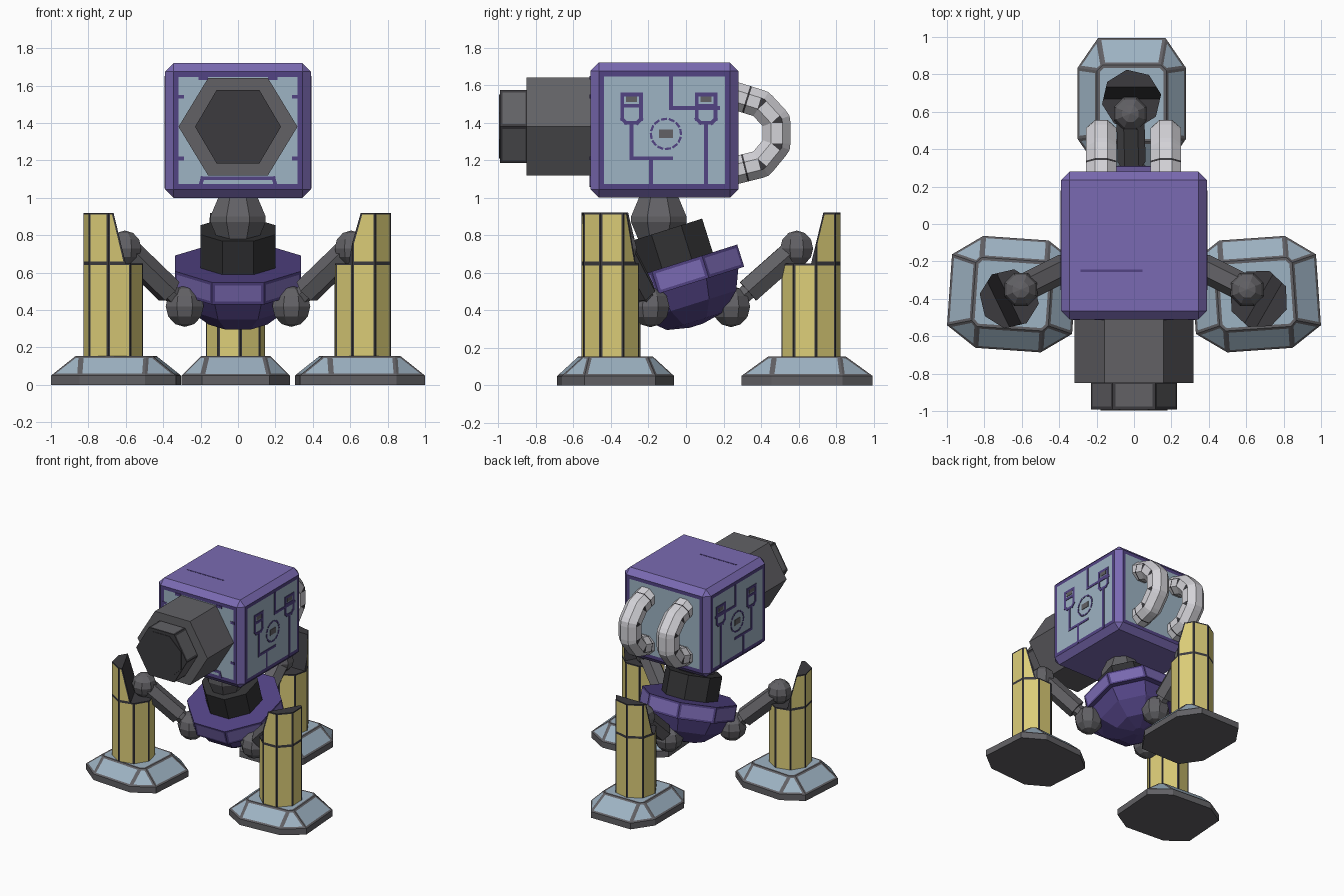
import bpy, bmesh, math
from mathutils import Vector, Matrix

if "Cube" in bpy.data.objects:
    bpy.data.objects.remove(bpy.data.objects["Cube"])

def mat(name, r, g, b):
    lin = lambda c: (c / 255 / 12.92) if c < 11 else ((c / 255 + 0.055) / 1.055) ** 2.4
    m = bpy.data.materials.new(name)
    m.diffuse_color = (lin(r), lin(g), lin(b), 1)
    m.use_nodes = True
    m.node_tree.nodes["Principled BSDF"].inputs["Base Color"].default_value = m.diffuse_color
    return m

PURPLE = mat("purple", 122, 106, 178)
DEEP = mat("deep purple", 82, 67, 132)
BLUE = mat("pale blue", 158, 179, 195)
YELLOW = mat("yellow", 220, 205, 120)
GUN = mat("gunmetal", 98, 97, 101)
DARK = mat("dark grey", 60, 59, 63)
BLACK = mat("black", 50, 50, 52)
WHITE = mat("light grey", 212, 211, 216)

def finish(name, bm, mats):
    me = bpy.data.meshes.new(name)
    bm.to_mesh(me)
    bm.free()
    for m in mats:
        me.materials.append(m)
    ob = bpy.data.objects.new(name, me)
    bpy.context.collection.objects.link(ob)
    return ob

def loft(rings, M=Matrix()):
    """Skin a list of equal point rings and cap both ends."""
    bm = bmesh.new()
    vs = [[bm.verts.new(M @ Vector(p)) for p in r] for r in rings]
    n = len(vs[0])
    for a, b in zip(vs, vs[1:]):
        for i in range(n):
            bm.faces.new((a[i], a[(i + 1) % n], b[(i + 1) % n], b[i]))
    bm.faces.new(vs[0][::-1])
    bm.faces.new(vs[-1])
    bmesh.ops.recalc_face_normals(bm, faces=bm.faces)
    return bm

def ring(r, z, n=8, phase=22.5, sy=1.0):
    return [(r * math.cos(math.radians(phase) + math.tau * i / n),
             sy * r * math.sin(math.radians(phase) + math.tau * i / n), z) for i in range(n)]

def panel(bm, rule, t):
    """Inset the faces picked by the rule and give the centres slot 1."""
    sel = [f for f in bm.faces if rule(f)]
    bmesh.ops.inset_individual(bm, faces=sel, thickness=t, use_even_offset=True)
    for f in sel:
        f.material_index = 1

def ball(name, c, r, m):
    bm = bmesh.new()
    bmesh.ops.create_uvsphere(bm, u_segments=8, v_segments=6, radius=r,
                              matrix=Matrix.Translation(c) @ Matrix.Rotation(math.radians(22.5), 4, 'Z'))
    return finish(name, bm, [m])

def rod(name, a, b, r, m, n=6):
    a, b = Vector(a), Vector(b)
    M = Matrix.Translation(a) @ (b - a).to_track_quat('Z', 'Y').to_matrix().to_4x4()
    return finish(name, loft([ring(r, 0, n, 0), ring(r, (b - a).length, n, 0)], M), [m])

def bar(bm, p, q, w, depth=0.008):
    """Thin plate strip in a local xy plane from p to q."""
    p, q = Vector(p), Vector(q)
    d = q - p
    M = (Matrix.Translation(((p.x + q.x) / 2, (p.y + q.y) / 2, 0))
         @ Matrix.Rotation(math.atan2(d.y, d.x), 4, 'Z')
         @ Matrix.Diagonal((d.length + w, w, depth, 1)))
    bmesh.ops.create_cube(bm, size=1, matrix=M)

# Head: chamfered box with blue panels on the four sides
bm = bmesh.new()
bmesh.ops.create_cube(bm, size=1, matrix=Matrix.Translation((0, -0.115, 1.36)) @ Matrix.Diagonal((0.78, 0.79, 0.72, 1)))
bmesh.ops.bevel(bm, geom=bm.edges[:], offset=0.045, segments=1, affect='EDGES')
flat = [f for f in bm.faces if f.calc_area() > 0.3 and abs(f.normal.z) < 0.1]
res = bmesh.ops.inset_individual(bm, faces=flat, thickness=0.028, use_even_offset=True)
for f in res['faces']:
    f.material_index = 2
for f in flat:
    f.material_index = 1
finish("head", bm, [PURPLE, BLUE, DEEP])

# Circuit trim on both head sides (local x = world y, local y = world z)
bm = bmesh.new()
traces = [[(-.08, 1.64), (-.08, 1.478), (.17, 1.478)], [(-.29, 1.39), (-.29, 1.21), (-.08, 1.21)],
          [(-.187, 1.21), (-.187, 1.06)], [(.107, 1.39), (.107, 1.06)]]
for y in (-0.29, 0.107):
    traces.append([(y - .05, 1.55), (y + .05, 1.55), (y + .05, 1.42), (y + .03, 1.4),
                   (y - .03, 1.4), (y - .05, 1.42), (y - .05, 1.55)])
    traces.append([(y - .05, 1.49), (y + .05, 1.49)])
for t in traces:
    for p, q in zip(t, t[1:]):
        bar(bm, p, q, 0.02)
for k in range(12):
    a, b = math.tau * k / 12, math.tau * (k + 0.5) / 12
    bar(bm, (-.107 + .08 * math.cos(a), 1.34 + .08 * math.sin(a)),
        (-.107 + .08 * math.cos(b), 1.34 + .08 * math.sin(b)), 0.012)
n_trim = len(bm.faces)
for y, z, w in ((-.107, 1.34, .045), (-.29, 1.525, .03), (.107, 1.525, .03)):
    bar(bm, (y - .015, z), (y + .015, z), w)
for i, f in enumerate(bm.faces):
    f.material_index = int(i >= n_trim)
trim = finish("side_circuit_right", bm, [DEEP, GUN])
to_side = Matrix(((0, 0, 1, 0.39), (1, 0, 0, 0), (0, 1, 0, 0), (0, 0, 0, 1)))
trim.data.transform(to_side)
left = trim.copy()
left.data = trim.data.copy()
left.name = "side_circuit_left"
left.data.transform(Matrix.Diagonal((-1, 1, 1, 1)))
left.data.flip_normals()
bpy.context.collection.objects.link(left)

# Front trim and a seam on the head top
bm = bmesh.new()
for p, q in [((-.19, 1.105), (.19, 1.105)), ((-.19, 1.105), (-.2, 1.07)), ((.19, 1.105), (.2, 1.07))]:
    bar(bm, p, q, 0.02)
for s in (-1, 1):
    for z in (1.54, 1.21):
        bar(bm, (s * .315, z), (s * .3, z), 0.02)
    bar(bm, (s * .2, 1.64), (s * .17, 1.64), 0.02)
front = finish("front_trim", bm, [DEEP])
front.data.transform(Matrix.Translation((0, -0.51, 0)) @ Matrix.Rotation(math.pi / 2, 4, 'X'))
bm = bmesh.new()
bar(bm, (-.28, -.25), (.04, -.25), 0.012, 0.004)
finish("top_seam", bm, [DEEP]).data.transform(Matrix.Translation((0, 0, 1.72)))

# Barrel and lens, built along -y
AIM = Matrix.Translation((0, 0, 1.38)) @ Matrix.Rotation(math.pi / 2, 4, 'X')
finish("barrel", loft([ring(.318, z, 6, 0, .95) for z in (.48, .85)], AIM), [GUN])
bm = loft([ring(.23, z, 6, 0, .98) for z in (.84, .992)], AIM)
panel(bm, lambda f: abs(f.normal.y) < .1, 0.015)
finish("lens_housing", bm, [DARK, GUN])
finish("lens", loft([ring(.195, z, 8, 22.5, .95) for z in (.985, .996)], AIM), [DARK])

# Two curved pipes on the back, with dark joint bands
path = [Vector(p) for p in ((0, .24, 1.55), (0, .40, 1.50), (0, .483, 1.41),
                            (0, .483, 1.28), (0, .40, 1.18), (0, .24, 1.14))]
centres, tangents = [], []
for i, (a, b) in enumerate(zip(path, path[1:])):
    for t in (0, .06, .5, .56, .94) if i in (0, 4) else (0, .08, .92):
        centres.append(a.lerp(b, t))
        if t == 0 and i:
            tangents.append(((a - path[i - 1]).normalized() + (b - a).normalized()).normalized())
        else:
            tangents.append((b - a).normalized())
centres.append(path[-1])
tangents.append((path[-1] - path[-2]).normalized())
for side, x in (("left", -.175), ("right", .17)):
    rings = []
    for c, t in zip(centres, tangents):
        u, v = Vector((1, 0, 0)), Vector((1, 0, 0)).cross(t)
        rings.append([c + Vector((x, 0, 0)) + u * px * 1.1 + v * py for px, py, _ in ring(.08, 0)])
    bm = loft(rings)
    for f in bm.faces:
        if min(e.calc_length() for e in f.edges) < 0.017 and len(f.edges) == 4:
            f.material_index = 1
    finish("back_pipe_" + side, bm, [WHITE, DARK])

# Tilted body: bowl, rim and collar, then the neck joint
TILT = Matrix.Translation((0, -0.03, 0.59)) @ Matrix.Rotation(math.radians(17.5), 4, 'X')
bm = loft([ring(r, z) for r, z in ((.04, -.285), (.17, -.26), (.28, -.17), (.335, -.05))], TILT)
finish("body_bowl", bm, [DEEP])
bm = loft([ring(.365, -.062), ring(.365, .062)], TILT)
axis = TILT.to_3x3() @ Vector((0, 0, 1))
panel(bm, lambda f: abs(f.normal.dot(axis)) < .1, 0.016)
finish("body_rim", bm, [DEEP, PURPLE])
finish("collar", loft([ring(.217, 0), ring(.217, .25)], TILT), [BLACK])
finish("neck", loft([ring(r, z) for r, z in ((.11, .76), (.16, .87), (.16, .9), (.11, 1.01))],
                    Matrix.Translation((0, -.145, 0))), [GUN])

# Legs: foot, lower tube, half shell, arm with two ball joints
def octo(a, b, ca, cb, z):
    return [(a, -b + cb, z), (a, b - cb, z), (a - ca, b, z), (-a + ca, b, z),
            (-a, b - cb, z), (-a, -b + cb, z), (-a + ca, -b, z), (a - ca, -b, z)]

def leg(side, centre, out, foot, foot_dir, size, hi, lo):
    F = Matrix.Translation((*foot, 0)) @ Matrix.Rotation(math.radians(foot_dir), 4, 'Z')
    bm = loft([octo(*size, .16, .11, 0), octo(*size, .16, .11, .05), octo(.205, .185, .03, .03, .155)], F)
    panel(bm, lambda f: f.normal.z > .1, 0.015)
    finish(side + "_foot", bm, [GUN, BLUE])

    L = Matrix.Translation((*centre, 0)) @ Matrix.Rotation(math.radians(out), 4, 'Z')
    bm = loft([ring(.16, z, 8, 9.5) for z in (.14, .65)], L)
    panel(bm, lambda f: abs(f.normal.z) < .1, 0.01)
    finish(side + "_leg", bm, [DARK, YELLOW])

    bm = loft([ring(.16, z, 8, 9.5) for z in (.65, .92)])
    bmesh.ops.bisect_plane(bm, geom=bm.verts[:] + bm.edges[:] + bm.faces[:], plane_co=(0, 0, .65),
                           plane_no=(-.27, 0, .065), clear_outer=True)
    bmesh.ops.holes_fill(bm, edges=[e for e in bm.edges if e.is_boundary])
    bmesh.ops.recalc_face_normals(bm, faces=bm.faces)
    bm.normal_update()
    panel(bm, lambda f: abs(f.normal.z) < .1 and f.calc_area() > .008, 0.01)
    finish(side + "_leg_shell", bm, [DARK, YELLOW]).data.transform(L)

    hi, lo = Vector(hi), Vector(lo)
    ball(side + "_upper_joint", hi, .095, GUN)
    ball(side + "_lower_joint", lo, .11, GUN)
    rod(side + "_arm", hi, hi.lerp(lo, .74), .075, GUN)
    rod(side + "_arm_rod", hi, lo, .05, GUN)

leg("rear", (-.013, .667), 90, (-.012, .645), 90, (.35, .29), (-.02, .59, .73), (-.01, .24, .42))
for side, s, out, fd in (("left", -1, 206, 176), ("right", 1, 330, 4)):
    leg(side, (s * .667, -.4), out, (s * .652, -.375), fd, (.335, .3),
        (s * .605, -.35, .73), (s * .285, -.19, .42))
